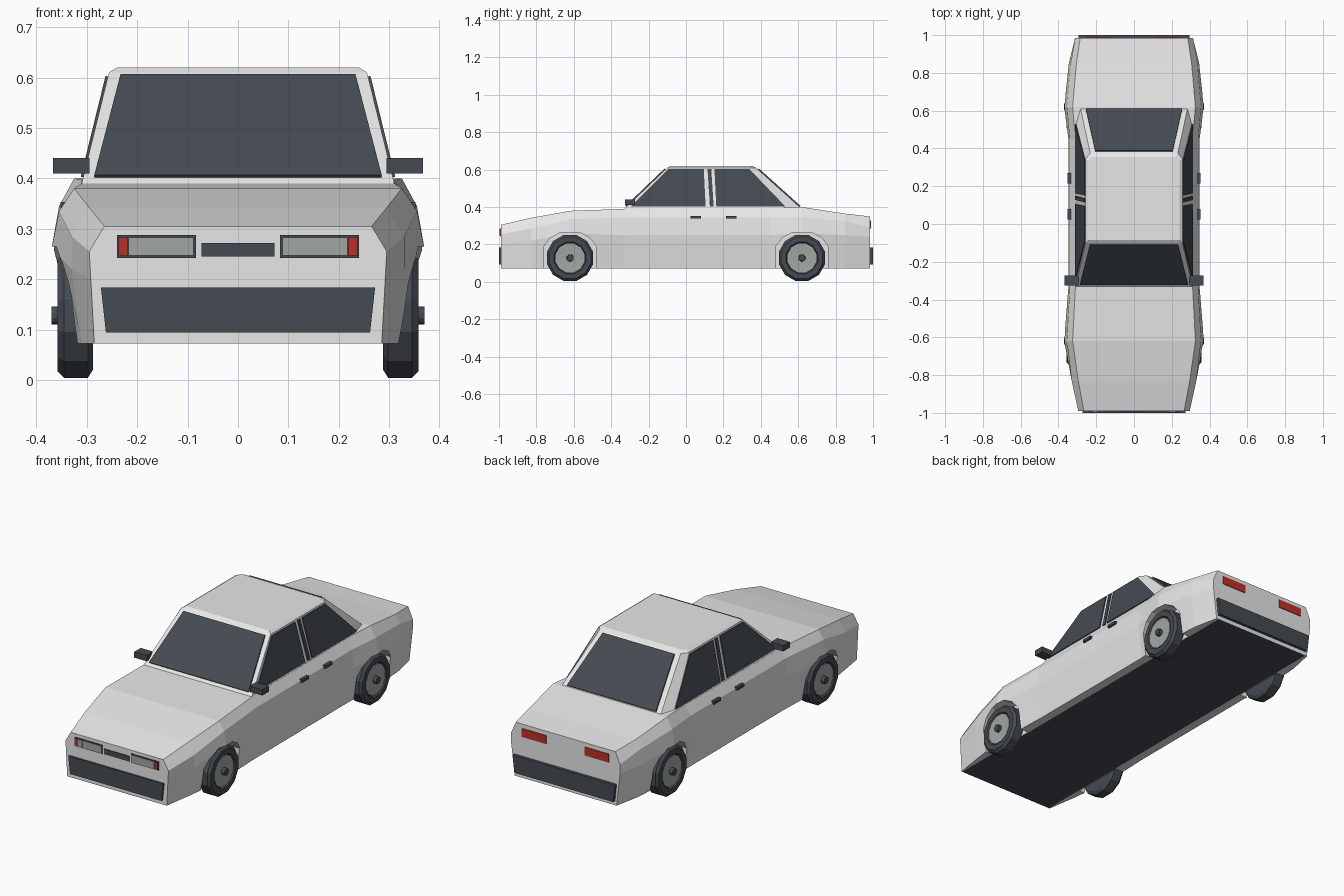
import bpy, bmesh, math
from mathutils import Vector

cube = bpy.data.objects.get("Cube")
if cube:
    bpy.data.objects.remove(cube, do_unlink=True)


def material(name, rgb):
    m = bpy.data.materials.new(name)
    m.use_nodes = True
    m.diffuse_color = (*rgb, 1)
    m.node_tree.nodes["Principled BSDF"].inputs["Base Color"].default_value = (*rgb, 1)
    return m


WHITE = material("white paint", (0.8, 0.8, 0.8))
DARK = material("dark trim", (0.06, 0.07, 0.085))
GREY = material("lamp grey", (0.36, 0.39, 0.37))
RED = material("signal red", (0.5, 0.03, 0.02))


def finish(name, bm, *mats):
    bmesh.ops.recalc_face_normals(bm, faces=bm.faces)
    mesh = bpy.data.meshes.new(name)
    bm.to_mesh(mesh)
    bm.free()
    for m in mats:
        mesh.materials.append(m)
    ob = bpy.data.objects.new(name, mesh)
    bpy.context.collection.objects.link(ob)
    return ob


def loft(name, rings, *mats):
    """Closed rings of equal length, skinned and capped."""
    bm = bmesh.new()
    loops = [[bm.verts.new(p) for p in ring] for ring in rings]
    n = len(loops[0])
    for a, b in zip(loops, loops[1:]):
        for i in range(n):
            j = (i + 1) % n
            bm.faces.new((a[i], a[j], b[j], b[i]))
    bm.faces.new(loops[0])
    bm.faces.new(loops[-1])
    return finish(name, bm, *mats)


def plate(name, corners, out, mat, thick=0.008):
    """Thin panel lying on a surface, raised toward the direction out."""
    pts = [Vector(c) for c in corners]
    n = (pts[1] - pts[0]).cross(pts[2] - pts[0]).normalized()
    if n.dot(Vector(out)) < 0:
        n.negate()
    return loft(name, [[p - n * 0.001 for p in pts], [p + n * (thick - 0.001) for p in pts]], mat)


def box(name, x0, x1, y0, y1, z0, z1, mat):
    ring = [(x0, y0), (x1, y0), (x1, y1), (x0, y1)]
    return loft(name, [[(x, y, z) for x, y in ring] for z in (z0, z1)], mat)


def lathe(name, side, y, profile, mat):
    """Twelve sided solid around the axle; profile holds (x, radius)."""
    turn = [2 * math.pi * (i + 0.5) / 12 for i in range(12)]
    return loft(name, [[(side * x, y + r * math.cos(t), 0.128 + r * math.sin(t))
                        for t in turn] for x, r in profile], mat)


# Body shell: y, sill width, belt width and z, shoulder width and z, deck width and z
stations = [
    (-0.99, .285, .292, .20, .295, .255, .265, .305),
    (-0.83, .31, .33, .22, .33, .285, .295, .342),
    (-0.62, .335, .37, .26, .355, .335, .325, .38),
    (-0.33, .325, .347, .25, .34, .345, .31, .39),
    (0.45, .325, .347, .25, .34, .345, .31, .397),
    (0.62, .335, .37, .26, .355, .345, .325, .40),
    (0.85, .32, .345, .25, .335, .325, .305, .365),
    (0.985, .292, .312, .24, .312, .29, .285, .35)]
rings = []
for y, sill, bw, bz, sw, sz, tw, tz in stations:
    half = [(.28, .072), (sill, .072), (bw, bz), (sw, sz), (tw, tz)]
    ring = half + [(-x, z) for x, z in reversed(half)]
    rings.append([(x, y, z) for x, z in ring])
body = loft("body", rings, WHITE, DARK)
for f in body.data.polygons:
    if f.normal.z < -0.9 and abs(f.center.x) < 0.1:
        f.material_index = 1

# Wheel arches cut out of the body
arch = [(-.14, -.1), (-.14, .19), (-.105, .235), (-.05, .265),
        (.05, .265), (.105, .235), (.14, .19), (.14, -.1)]
cutters = []
for side in (1, -1):
    for y in (-0.62, 0.62):
        c = loft("arch_cutter", [[(side * x, y + dy, z) for dy, z in arch] for x in (.284, .5)], WHITE)
        c.hide_render = True
        cutters.append(c)
        mod = body.modifiers.new("arch", "BOOLEAN")
        mod.operation = "DIFFERENCE"
        mod.solver = "EXACT"
        mod.object = c
deps = bpy.context.evaluated_depsgraph_get()
cut_mesh = bpy.data.meshes.new_from_object(body.evaluated_get(deps))
body.modifiers.clear()
body.data = cut_mesh
for c in cutters:
    bpy.data.objects.remove(c, do_unlink=True)


# Cabin with a slightly raised roof panel
def outline(half, z):
    return [(x, y, z) for x, y in half] + [(-x, y, z) for x, y in reversed(half)]


loft("cabin", [
    outline([(.31, -.33), (.31, .53), (.285, .62)], .39),
    outline([(.256, -.10), (.256, .345), (.232, .375)], .61),
    outline([(.24, -.085), (.24, .335), (.22, .355)], .62)], WHITE)


# Glass laid on the sloping cabin faces
def slope(low, high, z):
    return low + (high - low) * (z - .39) / .22


def end_glass(name, low, high, w0, w1, out):
    plate(name, [(w * s, slope(low, high, z), z) for w, s, z in
                 ((w0, -1, .402), (w0, 1, .402), (w1, 1, .602), (w1, -1, .602))], out, DARK)


end_glass("windscreen", -.33, -.10, .285, .233, (0, -1, 1))
end_glass("rear_window", .62, .375, .255, .205, (0, 1, 1))

side_glass = {
    "front_side_window": (-.295, .105, .095, -.095),
    "door_pillar_strip": (.128, .148, .135, .115),
    "rear_side_window": (.162, .53, .34, .152)}
for side, word in ((1, "left"), (-1, "right")):
    for name, (a, b, c, d) in side_glass.items():
        plate(f"{word}_{name}", [(side * slope(.31, .256, z), y, z) for y, z in
                                 ((a, .402), (b, .402), (c, .602), (d, .602))],
              (side, 0, 0), DARK, 0.006)

    # Mirrors and door handles
    box(f"{word}_mirror", side * .295, side * .367, -.325, -.272, .41, .44, DARK)
    for door, y in (("front", .025), ("rear", .215)):
        box(f"{word}_{door}_handle", side * .33, side * .352, y, y + .055, .338, .353, DARK)

    # Headlamp cluster and tail lamp
    for name, x0, x1, z0, z1, y, mat in (
            ("headlamp_frame", .083, .24, .242, .288, -.993, DARK),
            ("headlamp", .088, .214, .247, .283, -.996, GREY),
            ("indicator", .218, .237, .247, .283, -.996, RED)):
        box(f"{word}_{name}", side * x0, side * x1, y, -.988, z0, z1, mat)
    box(f"{word}_tail_lamp", side * .11, side * .25, .983, .989, .285, .328, RED)
    box(f"{word}_lamp_divider", side * .194, side * .217, -.997, -.99, .247, .283, GREY)

    # Wheels
    for end, y in (("front", -.62), ("rear", .62)):
        lathe(f"{word}_{end}_tyre", side, y, [(.288, .112), (.298, .128), (.345, .128),
                                              (.358, .115), (.358, .088), (.35, .082)], DARK)
        lathe(f"{word}_{end}_rim", side, y, [(.34, .08), (.354, .08), (.352, .03)], GREY)
        lathe(f"{word}_{end}_hub", side, y, [(.34, .02), (.37, .018)], DARK)

# Bumpers and front grille plate
for name, y0, y1, w in (("front_bumper", -.985, -1.0, .272), ("rear_bumper", .98, 1.0, .293)):
    lower, upper = [(w - .01, .094), (w, .184)]
    ring = [(-lower[0], lower[1]), lower, upper, (-upper[0], upper[1])]
    loft(name, [[(x, y, z) for x, z in ring] for y in (y0, y1)], DARK)
box("grille", -.072, .072, -.995, -.988, .245, .272, DARK)
